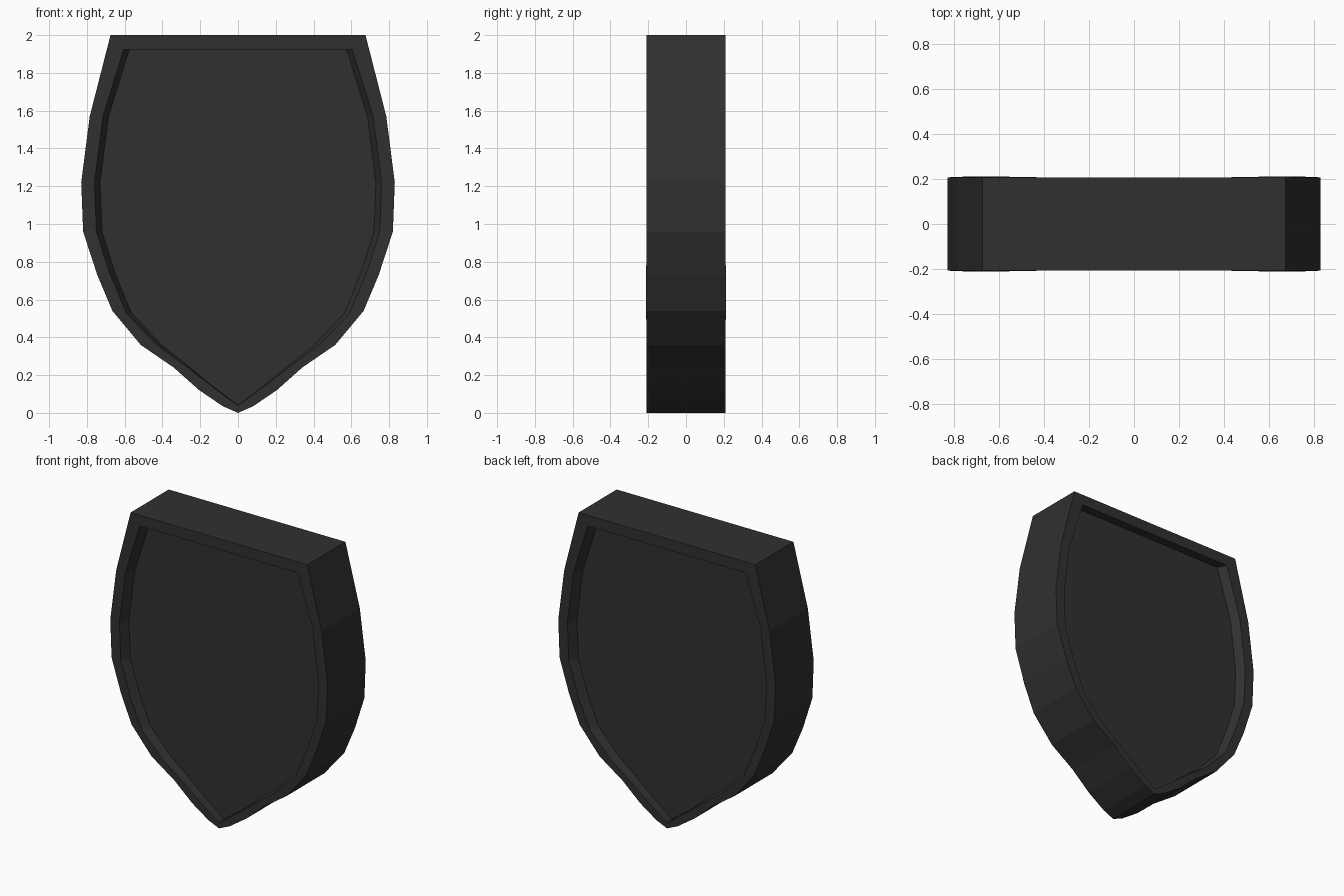
import bpy, bmesh

if "Cube" in bpy.data.objects:
    bpy.data.objects.remove(bpy.data.objects["Cube"])

# right-hand half profiles (x, z), top to tip: outer edge, inner rim edge, recessed floor
OUTER = [(.675, 2), (.785, 1.57), (.83, 1.22), (.82, .96), (.745, .73), (.665, .54),
         (.515, .36), (.34, .24), (.205, .12), (.08, .035), (0, 0)]
RIM = [(.605, 1.925), (.715, 1.57), (.76, 1.22), (.75, .96), (.68, .74), (.59, .525),
       (.43, .36), (.28, .25), (.15, .15), (.05, .075), (0, .04)]
FLOOR = [(.575, 1.925), (.685, 1.57), (.73, 1.22), (.72, .96), (.65, .74), (.565, .53),
         (.405, .36), (.265, .25), (.145, .15), (.048, .077), (0, .042)]
HALF, RECESS = 0.208, 0.06


def loop(bm, half, y, bulge=0.0):
    """Closed ring of vertices from a half profile mirrored over x = 0."""
    pts = half + [(-x, z) for x, z in half[-2::-1]]
    side = 1 if y > 0 else -1
    return [bm.verts.new((x, y + side * (bulge if .5 < z < .92 else 0), z)) for x, z in pts]


def bridge(bm, a, b):
    n = len(a)
    for i in range(n):
        j = (i + 1) % n
        bm.faces.new((a[i], a[j], b[j], b[i]))


bm = bmesh.new()
outer_rings = []
# front and back faces: raised rim, sloped inner wall, flat recessed floor
for side in (-1, 1):
    outer = loop(bm, OUTER, side * HALF, 0.003)
    rim = loop(bm, RIM, side * HALF, 0.003)
    floor = loop(bm, FLOOR, side * (HALF - RECESS))
    bridge(bm, outer, rim)
    bridge(bm, rim, floor)
    bm.faces.new(floor)
    outer_rings.append(outer)
# outer edge wall
bridge(bm, *outer_rings)
bmesh.ops.recalc_face_normals(bm, faces=bm.faces)

mesh = bpy.data.meshes.new("shield_plaque")
bm.to_mesh(mesh)
bm.free()
shield = bpy.data.objects.new("shield_plaque", mesh)
bpy.context.collection.objects.link(shield)

# dark finish
mat = bpy.data.materials.new("dark_grey")
mat.diffuse_color = (0.03, 0.03, 0.03, 1)
mat.use_nodes = True
mat.node_tree.nodes["Principled BSDF"].inputs["Base Color"].default_value = mat.diffuse_color
mesh.materials.append(mat)
